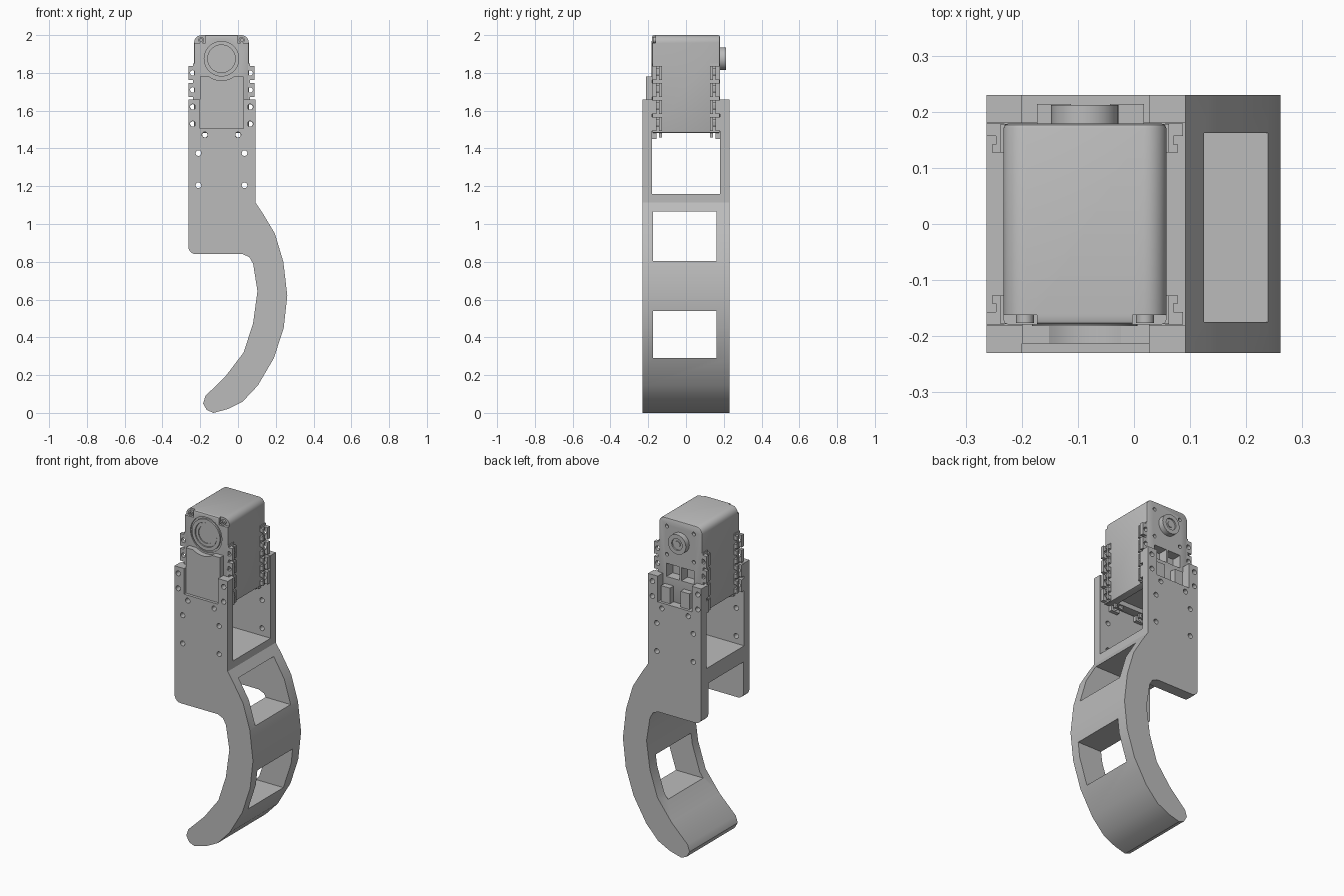
import bpy, bmesh, math
from mathutils import Matrix, Vector

cube = bpy.data.objects.get("Cube")
if cube:
    bpy.data.objects.remove(cube, do_unlink=True)

grey = bpy.data.materials.new("light_grey")
grey.use_nodes = True
grey.diffuse_color = (0.5, 0.5, 0.5, 1)
grey.node_tree.nodes["Principled BSDF"].inputs["Base Color"].default_value = (0.5, 0.5, 0.5, 1)

CX = -0.0875      # motor centre line
AXLE = 1.875      # output shaft height


def make(name, bm):
    bmesh.ops.recalc_face_normals(bm, faces=bm.faces)
    mesh = bpy.data.meshes.new(name)
    bm.to_mesh(mesh)
    bm.free()
    mesh.materials.append(grey)
    obj = bpy.data.objects.new(name, mesh)
    bpy.context.collection.objects.link(obj)
    return obj


def add_box(bm, x, y, z):
    """Box from (min, max) pairs."""
    size = [b - a for a, b in (x, y, z)]
    mid = [(a + b) / 2 for a, b in (x, y, z)]
    bmesh.ops.create_cube(bm, size=1, matrix=Matrix.Translation(mid) @ Matrix.Diagonal((*size, 1)))


def box(name, x, y, z):
    bm = bmesh.new()
    add_box(bm, x, y, z)
    return make(name, bm)


def add_rod(bm, x, z, r, y0, y1, sides):
    m = Matrix.Translation((x, (y0 + y1) / 2, z)) @ Matrix.Rotation(math.pi / 2, 4, 'X')
    bmesh.ops.create_cone(bm, cap_ends=True, segments=sides, radius1=r, radius2=r,
                          depth=abs(y1 - y0), matrix=m)


def rods(name, spots, r, y0, y1, sides=16):
    bm = bmesh.new()
    for x, z in spots:
        add_rod(bm, x, z, r, y0, y1, sides)
    return make(name, bm)


def extrude(name, outline, y0, y1):
    """Extrude an x-z outline along y."""
    bm = bmesh.new()
    face = bm.faces.new([bm.verts.new((x, y0, z)) for x, z in outline])
    out = bmesh.ops.extrude_face_region(bm, geom=[face])
    verts = [v for v in out["geom"] if isinstance(v, bmesh.types.BMVert)]
    bmesh.ops.translate(bm, verts=verts, vec=(0, y1 - y0, 0))
    return make(name, bm)


def apply_modifiers(obj):
    dg = bpy.context.evaluated_depsgraph_get()
    mesh = bpy.data.meshes.new_from_object(obj.evaluated_get(dg))
    obj.modifiers.clear()
    obj.data = mesh


def cut(obj, *cutters):
    for c in cutters:
        mod = obj.modifiers.new("cut", 'BOOLEAN')
        mod.operation, mod.solver, mod.object = 'DIFFERENCE', 'EXACT', c
    apply_modifiers(obj)
    for c in cutters:
        bpy.data.objects.remove(c, do_unlink=True)


def arc(x, z, r, start, end, n):
    return [(x + r * math.cos(math.radians(start + (end - start) * i / n)),
             z + r * math.sin(math.radians(start + (end - start) * i / n))) for i in range(n + 1)]


# Curved claw bracket: one extruded side outline
outline = [(-0.263, 1.66), (0.092, 1.66), (0.092, 1.115), (0.135, 1.05), (0.195, 0.95),
           (0.24, 0.8), (0.261, 0.62), (0.242, 0.45), (0.19, 0.29), (0.105, 0.145),
           (0.025, 0.06), (-0.055, 0.02), (-0.13, 0), (-0.165, 0.015), (-0.185, 0.05),
           (-0.172, 0.09), (-0.065, 0.195), (0.03, 0.32), (0.08, 0.475), (0.103, 0.645),
           (0.08, 0.79), (0.06, 0.825), (0.025, 0.84)]
outline += arc(-0.223, 0.88, 0.04, 270, 180, 5)
bracket = extrude("claw_bracket", outline, -0.23, 0.23)
plate_holes = [(CX + s * dx, z) for s in (-1, 1)
               for dx, z in ((0.152, 1.62), (0.152, 1.53), (0.088, 1.472), (0.122, 1.375), (0.122, 1.205))]
cut(bracket,
    box("motor_slot", (-0.5, 0.5), (-0.18, 0.18), (1.16, 1.8)),
    box("upper_window", (-0.5, 0.5), (-0.175, 0.162), (0.805, 1.065)),
    box("lower_window", (-0.5, 0.5), (-0.175, 0.162), (0.29, 0.54)),
    box("cover_notch", (-0.2, 0.028), (-0.5, 0.5), (1.505, 1.8)),
    rods("plate_holes", plate_holes, 0.015, -0.4, 0.4))

# Motor housing with rounded top corners
body = extrude("motor_housing",
               [(CX - 0.145, 1.482), (CX + 0.145, 1.482)]
               + arc(CX + 0.105, 1.96, 0.04, 0, 90, 6) + arc(CX - 0.105, 1.96, 0.04, 90, 180, 6),
               -0.179, 0.179)
bevel = body.modifiers.new("edge_round", 'BEVEL')
bevel.width, bevel.segments, bevel.limit_method = 0.008, 2, 'ANGLE'
bevel.angle_limit = math.radians(40)
apply_modifiers(body)
corners = [box("corner_notch", tuple(sorted((CX + s * 0.085, CX + s * 0.2))), (-0.3, -0.162), (1.957, 2.1))
           for s in (-1, 1)]
pockets = [box("socket", (a, a + 0.085), (0.12, 0.3), (1.645, 1.725)) for a in (CX - 0.092, CX + 0.007)]
cut(body, *corners, *pockets,
    rods("dial_recess", [(CX, AXLE)], 0.105, -0.3, -0.172, 40),
    rods("back_holes", [(CX + s * 0.09, z) for s in (-1, 1) for z in (1.78, 1.95)], 0.011, 0.16, 0.3),
    box("belly_recess", (CX - 0.1, CX + 0.1), (-0.12, 0.12), (1.4, 1.51)))

# Stepped round dial on the front
for name, r_out, r_in, y in (("dial_outer_ring", 0.094, 0.073, -0.182), ("dial_inner_ring", 0.07, 0.053, -0.178)):
    ring = rods(name, [(CX, AXLE)], r_out, y, -0.168, 40)
    cut(ring, rods("ring_hole", [(CX, AXLE)], r_in, -0.3, -0.1, 40))

# Corner screws
screws = rods("corner_screws", [(CX + s * 0.107, 1.974) for s in (-1, 1)], 0.016, -0.176, -0.155)
cut(screws, rods("screw_sockets", [(CX + s * 0.107, 1.974) for s in (-1, 1)], 0.008, -0.3, -0.168, 6))

# Front cover with a curved top edge
cover = extrude("front_cover", [(-0.2, 1.505), (0.028, 1.505), (0.028, 1.78)]
                + arc(CX, AXLE, 0.115, 304, 236, 10) + [(-0.2, 1.78)], -0.213, -0.175)

# Output shaft on the back
shaft = rods("back_shaft", [(CX, AXLE)], 0.06, 0.17, 0.212, 32)
cut(shaft, rods("shaft_recess", [(CX, AXLE)], 0.035, 0.203, 0.3, 24))
rods("shaft_screw", [(CX, AXLE)], 0.018, 0.19, 0.208, 12)

# Cable guides in the rear notch
for x0, x1 in ((CX - 0.085, CX - 0.025), (CX + 0.045, CX + 0.105)):
    box("cable_guide", (x0, x1), (0.17, 0.214), (1.505, 1.6))


def tab_rail(name, sx, sy):
    """Column of slotted mounting tabs at one vertical corner."""
    bm = bmesh.new()

    def part(x0, x1, y0, y1, z0, z1):
        add_box(bm, sorted((CX + sx * x0, CX + sx * x1)), sorted((sy * y0, sy * y1)), (z0, z1))

    part(0.14, 0.15, 0.127, 0.178, 1.485, 1.85)
    for z in (1.8, 1.71, 1.62, 1.53):
        part(0.143, 0.175, 0.157, 0.179, z - 0.037, z + 0.037)
        part(0.143, 0.166, 0.127, 0.142, z - 0.037, z + 0.037)
        part(0.143, 0.158, 0.14, 0.16, z + 0.022, z + 0.037)
    part(0.06, 0.116, 0.157, 0.179, 1.45, 1.485)
    part(0.06, 0.116, 0.127, 0.142, 1.458, 1.485)
    rail = make(name, bm)
    holes = [(CX + sx * 0.152, z) for z in (1.8, 1.71, 1.62, 1.53)] + [(CX + sx * 0.088, 1.472)]
    mod_cutter = rods("tab_holes", holes, 0.014, -0.4, 0.4)
    for cutter in (mod_cutter,):
        mod = rail.modifiers.new("cut", 'BOOLEAN')
        mod.operation, mod.solver, mod.object, mod.use_self = 'DIFFERENCE', 'EXACT', cutter, True
    apply_modifiers(rail)
    bpy.data.objects.remove(mod_cutter, do_unlink=True)


for sx, side in ((1, "left"), (-1, "right")):
    for sy, end in ((-1, "front"), (1, "back")):
        tab_rail(f"{end}_{side}_tab_rail", sx, sy)

# Smooth the curved surfaces while keeping edges sharp
bpy.ops.object.select_all(action='DESELECT')
for obj in bpy.context.scene.objects:
    if obj.type == 'MESH':
        obj.select_set(True)
        bpy.context.view_layer.objects.active = obj
bpy.ops.object.shade_smooth_by_angle(angle=math.radians(28))
